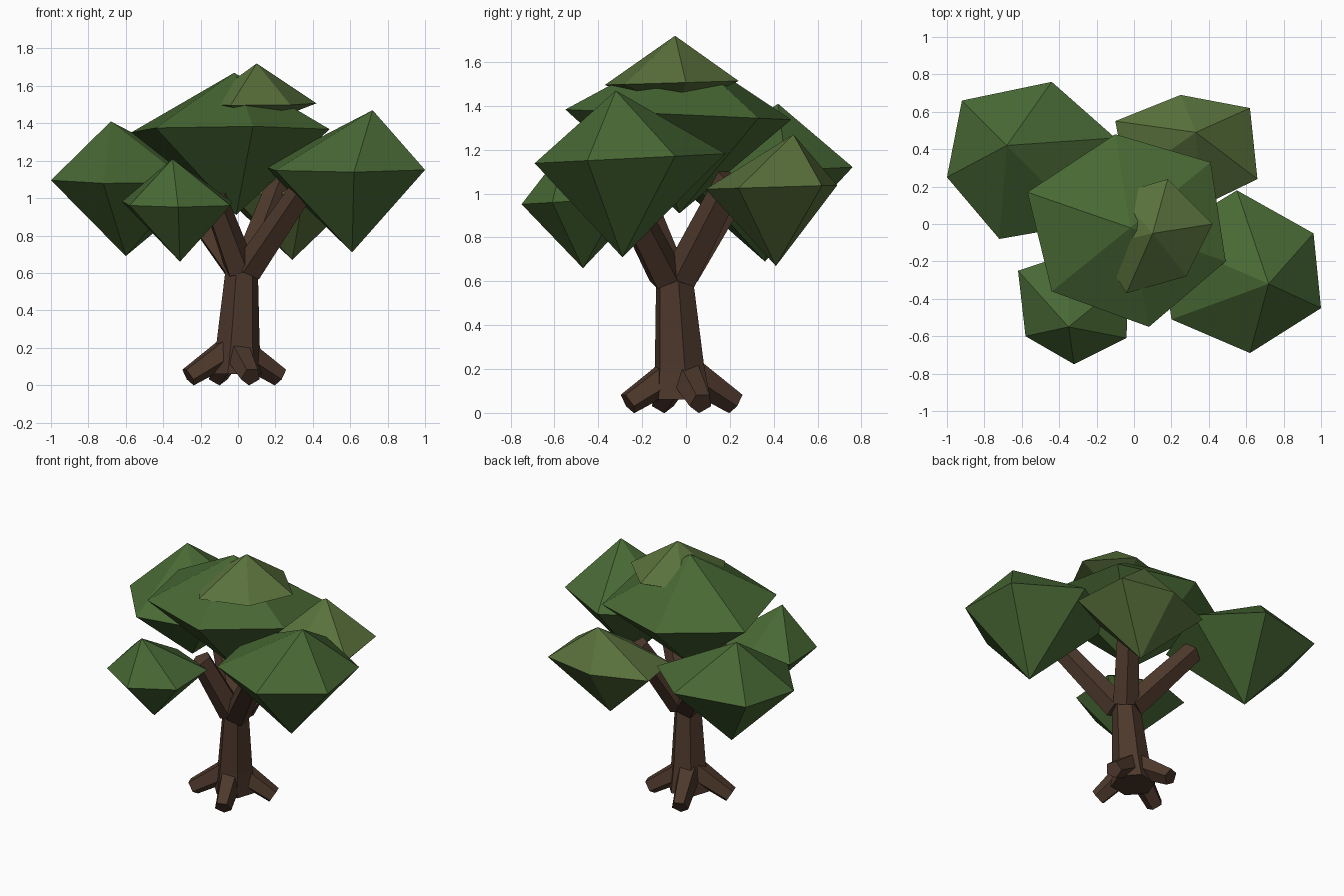
import bpy, bmesh, math
from mathutils import Vector

if "Cube" in bpy.data.objects:
    bpy.data.objects.remove(bpy.data.objects["Cube"])


def material(name, rgb):
    m = bpy.data.materials.new(name)
    m.diffuse_color = (*rgb, 1)
    m.use_nodes = True
    m.node_tree.nodes["Principled BSDF"].inputs["Base Color"].default_value = m.diffuse_color
    return m


bark = material("bark", (0.075, 0.04, 0.025))
leaf = material("leaf", (0.065, 0.14, 0.035))
light_leaf = material("light_leaf", (0.10, 0.165, 0.045))


def finish(name, bm, mat):
    bmesh.ops.recalc_face_normals(bm, faces=bm.faces)
    me = bpy.data.meshes.new(name)
    bm.to_mesh(me)
    bm.free()
    me.materials.append(mat)
    ob = bpy.data.objects.new(name, me)
    bpy.context.collection.objects.link(ob)
    return ob


def limb(name, path, sides=5, spin=0.0):
    """Faceted tube through (x, y, z, radius) stations, ends square to its axis."""
    bm = bmesh.new()
    axis = (Vector(path[-1][:3]) - Vector(path[0][:3])).normalized()
    if abs(axis.z) > 0.95:
        axis = Vector((0, 0, 1))
        u = Vector((1, 0, 0))
    else:
        u = axis.cross(Vector((0, 0, 1))).normalized()
    v = axis.cross(u)
    rings = []
    for x, y, z, r in path:
        ring = []
        for i in range(sides):
            a = spin + math.tau * i / sides
            ring.append(bm.verts.new(Vector((x, y, z)) + r * (math.cos(a) * u + math.sin(a) * v)))
        rings.append(ring)
    for lo, hi in zip(rings, rings[1:]):
        for i in range(sides):
            j = (i + 1) % sides
            bm.faces.new((lo[i], lo[j], hi[j], hi[i]))
    bm.faces.new(rings[0])
    bm.faces.new(rings[-1])
    return finish(name, bm, bark)


def clump(name, top, bottom, rim, z, slope, mat):
    """Six-sided double pyramid with an irregular, slightly tilted rim."""
    bm = bmesh.new()
    mid = sum(p[1] for p in rim) / len(rim)
    ring = [bm.verts.new((x, y, z + slope * (y - mid))) for x, y in rim]
    for tip in (bm.verts.new(top), bm.verts.new(bottom)):
        for i in range(len(ring)):
            bm.faces.new((ring[i], ring[(i + 1) % len(ring)], tip))
    return finish(name, bm, mat)


# Leaning trunk
limb("trunk", [(-0.01, -0.02, 0.06, 0.14), (0.0, -0.03, 0.22, 0.118), (0.022, -0.055, 0.66, 0.085)],
     sides=6, spin=0.2)

# Four roots spreading around the base
for k in range(4):
    a = math.radians(-70 + 90 * k)
    c, s = math.cos(a), math.sin(a)
    limb(f"root_{k + 1}", [(-0.02 + 0.03 * c, -0.02 + 0.03 * s, 0.19, 0.08),
                           (-0.02 + 0.26 * c, -0.02 + 0.26 * s, 0.045, 0.055)],
         sides=5, spin=math.pi / 2)

# Four branches, one into each side clump
for name, start, end in (
    ("branch_left", (0.0, -0.02, 0.62), (-0.31, 0.24, 1.04)),
    ("branch_right", (0.06, -0.09, 0.62), (0.35, -0.31, 1.05)),
    ("branch_front", (0.01, -0.08, 0.62), (-0.13, -0.22, 1.0)),
    ("branch_back", (0.05, -0.02, 0.62), (0.22, 0.21, 1.07)),
):
    limb(name, [(*start, 0.085), (*end, 0.07)], sides=5, spin=math.pi / 2)

# Foliage
clump("leaves_left", (-0.68, 0.42, 1.41), (-0.60, 0.36, 0.69),
      [(-1.0, 0.25), (-0.92, 0.66), (-0.44, 0.76), (-0.10, 0.46), (-0.26, 0.0), (-0.72, -0.08)],
      1.10, 0.05, leaf)
clump("leaves_right", (0.72, -0.32, 1.47), (0.61, -0.29, 0.71),
      [(0.55, 0.18), (0.96, -0.05), (1.0, -0.45), (0.62, -0.69), (0.20, -0.51), (0.14, -0.07)],
      1.16, 0.05, leaf)
clump("leaves_front", (-0.35, -0.55, 1.21), (-0.31, -0.47, 0.66),
      [(-0.62, -0.25), (-0.58, -0.60), (-0.32, -0.75), (-0.04, -0.61), (-0.03, -0.29), (-0.35, -0.16)],
      0.97, 0.06, leaf)
clump("leaves_back", (0.33, 0.49, 1.27), (0.29, 0.41, 0.67),
      [(-0.10, 0.55), (0.25, 0.69), (0.62, 0.62), (0.66, 0.24), (0.35, 0.09), (-0.04, 0.23)],
      1.03, 0.03, light_leaf)
clump("leaves_crown", (-0.02, -0.02, 1.67), (-0.01, -0.03, 0.91),
      [(-0.57, 0.17), (-0.10, 0.48), (0.41, 0.33), (0.49, -0.20), (0.08, -0.55), (-0.44, -0.36)],
      1.36, -0.045, leaf)
clump("leaves_tip", (0.10, -0.05, 1.72), (0.09, -0.05, 1.38),
      [(0.18, 0.24), (0.42, 0.0), (0.28, -0.28), (-0.04, -0.37), (-0.20, -0.12), (-0.09, 0.16)],
      1.505, 0.03, light_leaf)
